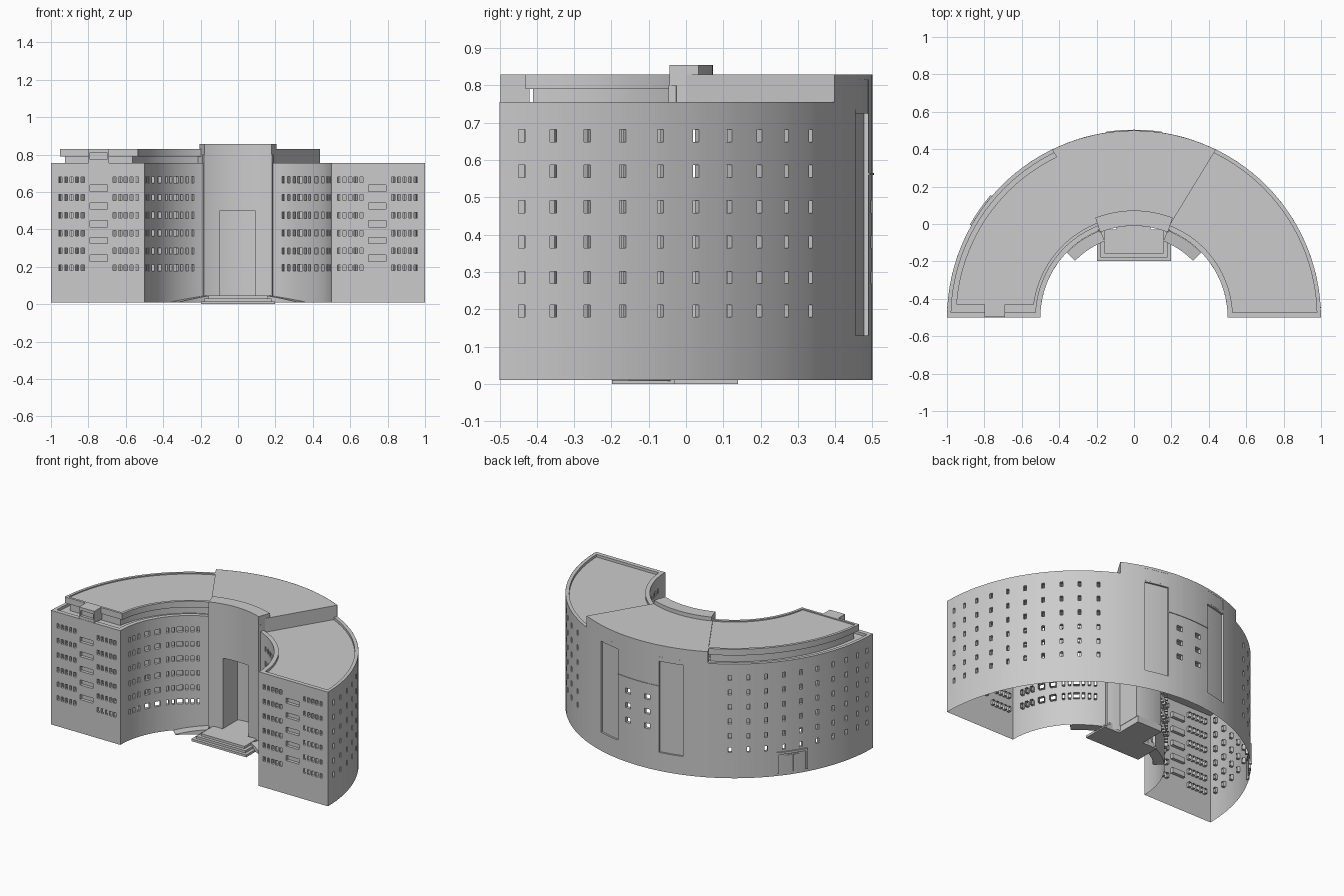
import bpy, bmesh, math

if "Cube" in bpy.data.objects:
    bpy.data.objects.remove(bpy.data.objects["Cube"])

CY = -0.5                                  # centre of the half-ring plan
ROWS = [0.195, 0.285, 0.38, 0.475, 0.57, 0.665]


def polar(r, a, z):
    a = math.radians(a)
    return (r * math.cos(a), CY + r * math.sin(a), z)


def finish(name, bm):
    bmesh.ops.remove_doubles(bm, verts=bm.verts, dist=1e-5)
    bmesh.ops.recalc_face_normals(bm, faces=bm.faces)
    me = bpy.data.meshes.new(name)
    bm.to_mesh(me)
    bm.free()
    ob = bpy.data.objects.new(name, me)
    bpy.context.collection.objects.link(ob)
    bpy.ops.object.select_all(action='DESELECT')
    ob.select_set(True)
    bpy.context.view_layer.objects.active = ob
    bpy.ops.object.shade_smooth_by_angle(angle=math.radians(30))
    return ob


def wall(name, f, us, zs, feats):
    """Thin wall f(u, z, depth); feats are (u0, u1, z0, z1, depth, is_open)."""
    bm = bmesh.new()

    def breaks(base, i):
        vals = list(base) + [t[k] for t in feats for k in (i, i + 1)]
        return sorted({round(v, 5) for v in vals})

    def quad(*pts):
        bm.faces.new([bm.verts.new(f(*p)) for p in pts])

    us, zs = breaks(us, 0), breaks(zs, 2)
    for a, b in zip(us, us[1:]):
        for c, d in zip(zs, zs[1:]):
            um, zm = (a + b) / 2, (c + d) / 2
            hit = next((t for t in feats if t[0] < um < t[1] and t[2] < zm < t[3]), None)
            if hit is None:
                quad((a, c, 0), (b, c, 0), (b, d, 0), (a, d, 0))
                continue
            u0, u1, z0, z1, dep, is_open = hit
            if not is_open:
                quad((a, c, dep), (b, c, dep), (b, d, dep), (a, d, dep))
            if dep == 0:
                continue
            for on, p, q in ((abs(a - u0) < 1e-4, (a, c), (a, d)),
                             (abs(b - u1) < 1e-4, (b, c), (b, d)),
                             (abs(c - z0) < 1e-4, (a, c), (b, c)),
                             (abs(d - z1) < 1e-4, (a, d), (b, d))):
                if on:
                    quad((*p, 0), (*q, 0), (*q, dep), (*p, dep))
    return finish(name, bm)


def ring(name, ri, ro, ai, ao, z0, z1, n=40):
    """Solid ring segment; ai, ao are angle ranges at inner and outer radius."""
    bm = bmesh.new()
    top = z1 if callable(z1) else (lambda t: z1)
    secs = []
    for i in range(n + 1):
        t = i / n
        p, q = ai[0] + (ai[1] - ai[0]) * t, ao[0] + (ao[1] - ao[0]) * t
        secs.append([bm.verts.new(v) for v in (polar(ri, p, z0), polar(ro, q, z0),
                                               polar(ro, q, top(t)), polar(ri, p, top(t)))])
    for s, e in zip(secs, secs[1:]):
        for k in range(4):
            m = (k + 1) % 4
            bm.faces.new((s[k], s[m], e[m], e[k]))
    bm.faces.new(secs[0])
    bm.faces.new(secs[-1][::-1])
    return finish(name, bm)


def box(name, x0, x1, y0, y1, z0, z1):
    bm = bmesh.new()
    bmesh.ops.create_cube(bm, size=1)
    for v in bm.verts:
        v.co = ((x0, x1)[v.co.x > 0], (y0, y1)[v.co.y > 0], (z0, z1)[v.co.z > 0])
    return finish(name, bm)


def grid(cols, half, rows, h=0.0165, depth=0.02, is_open=True):
    return [(c - half, c + half, z - h, z + h, depth, is_open) for c in cols for z in rows]


def mirror(cols):
    return cols + [180 - c for c in cols]


# Outer curved wall with windows, stair bays and a higher centre
outer_cols = [3.4, 8.3, 13.6, 19.3, 25.6, 31.8, 38, 44.2, 50.3, 56.6]
feats = grid(mirror(outer_cols), 0.52, ROWS)
feats += grid([86, 94], 1.1, ROWS[1:4])
feats += [(a, b, 0.13, 0.815, 0.012, False) for a, b in ((72.7, 81.5), (98.5, 107.3))]
feats += [(a, b, 0.755, 0.83, 0, True) for a, b in ((0, 64), (116, 180))]
wall("outer_wall", lambda u, z, d: polar(1 - d, u, z),
     [i * 3 for i in range(61)], [0.01, 0.755, 0.83], feats)
ring("back_window_panel", 0.995, 1.004, (81.5, 98.5), (81.5, 98.5), 0.56, 0.565, 10)

# Inner curved walls, either side of the portal
narrow, wide = [10, 14, 18, 40, 44, 53, 57, 61], [25, 33, 48.5]
for side, s in (("right", 1), ("left", -1)):
    wall(side + "_inner_wall",
         lambda u, z, d, s=s: (s * polar(0.5 + d, u, z)[0], polar(0.5 + d, u, z)[1], z),
         [i * 3 for i in range(23)] + [69], [0.01, 0.755],
         grid(narrow, 0.9, ROWS) + grid(wide, 2.0, ROWS))
    # Flat end facade
    cols = [0.54, 0.57, 0.60, 0.63, 0.66, 0.83, 0.86, 0.89, 0.92, 0.95]
    wall(side + "_end_wall", lambda u, z, d, s=s: (s * u, CY + d, z), [0.5, 1], [0.01, 0.755],
         grid(cols, 0.0085, ROWS, 0.015)
         + grid([0.745], 0.047, [0.245, 0.34, 0.43, 0.525, 0.62], 0.0165, 0.02, False))
    # Parapet on the end facade
    box(side + "_end_parapet", *sorted((s * 0.502, s * 0.998)), -0.5, -0.472, 0.73, 0.755)
    # Curved ramp rising to the entrance
    arc = (44, 69) if s > 0 else (136, 111)
    ring(side + "_ramp", 0.437, 0.499, arc, arc, 0.008, lambda t: 0.012 + 0.033 * t, 12)
    cheek = (68, 69) if s > 0 else (111, 112)
    ring(side + "_portal_cheek", 0.488, 0.51, cheek, cheek, 0.01, 0.80, 2)

# Main roof and curved parapets
full = (0, 180)
ring("main_roof", 0.501, 0.999, full, full, 0.725, 0.738, 60)
ring("outer_parapet", 0.978, 0.9995, full, full, 0.735, 0.755, 60)
ring("inner_parapet", 0.5005, 0.528, full, full, 0.735, 0.755, 60)

# Entrance portal with a tall recess
wall("portal_front", lambda u, z, d: (u, CY + math.sqrt(0.49 ** 2 - u * u) + d, z),
     [-0.18 + 0.02 * i for i in range(19)], [0.01, 0.8],
     [(-0.095, 0.09, 0.04, 0.5, 0.15, False)])
ring("portal_head", 0.49, 0.572, (68.4, 111.6), (68.8, 111.2), 0.75, 0.855, 24)

# Raised central roof block
ring("central_block", 0.53, 0.999, (68.8, 111.2), (64, 116), 0.74, 0.83, 30)


# Penthouse on the left wing, cut flat at the front
def flat(r, y):
    return 180 - math.degrees(math.asin((y - CY) / r))


ring("penthouse_body", 0.57, 0.93, (111, flat(0.57, -0.41)), (116, flat(0.93, -0.41)),
     0.73, 0.795)
ends = (111, flat(0.54, -0.43)), (115.5, flat(0.953, -0.43))
ring("penthouse_roof", 0.54, 0.953, *ends, 0.79, 0.823)
ring("penthouse_outer_rim", 0.935, 0.953, (115.5, flat(0.935, -0.43)), ends[1], 0.82, 0.83)
ring("penthouse_inner_rim", 0.54, 0.558, ends[0], (111, flat(0.558, -0.43)), 0.82, 0.83)
box("penthouse_front_rim", -0.945, -0.55, -0.43, -0.415, 0.82, 0.83)

# Bay above the left end facade
box("bay_head", -0.80, -0.69, -0.498, -0.42, 0.81, 0.83)
box("bay_sill", -0.80, -0.69, -0.498, -0.42, 0.75, 0.773)
box("bay_window", -0.795, -0.695, -0.48, -0.42, 0.77, 0.812)
for i, x in enumerate((-0.80, -0.70)):
    box("bay_post_%d" % i, x, x + 0.01, -0.498, -0.42, 0.77, 0.812)

# Front steps and entrance floor
for i in range(3):
    g = 0.02 * i
    box("step_%d" % i, -0.198 + g, 0.198 - g, -0.198 + g, -0.03, 0.015 * i, 0.015 * (i + 1))
box("entrance_floor", -0.093, 0.088, -0.04, 0.14, 0.0, 0.042)

# Back service door: raised frame with two leaves
ring("service_door_frame", 0.99, 1.008, (139.5, 150.5), (139.5, 150.5), 0.15, 0.165, 8)
for i, a in enumerate((139.5, 149.8)):
    ring("service_door_jamb_%d" % i, 0.99, 1.008, (a, a + 0.7), (a, a + 0.7), 0.03, 0.15, 2)
for i, a in enumerate((142.5, 145.3)):
    ring("service_door_leaf_%d" % i, 0.99, 1.004, (a, a + 2.3), (a, a + 2.3), 0.03, 0.14, 3)
